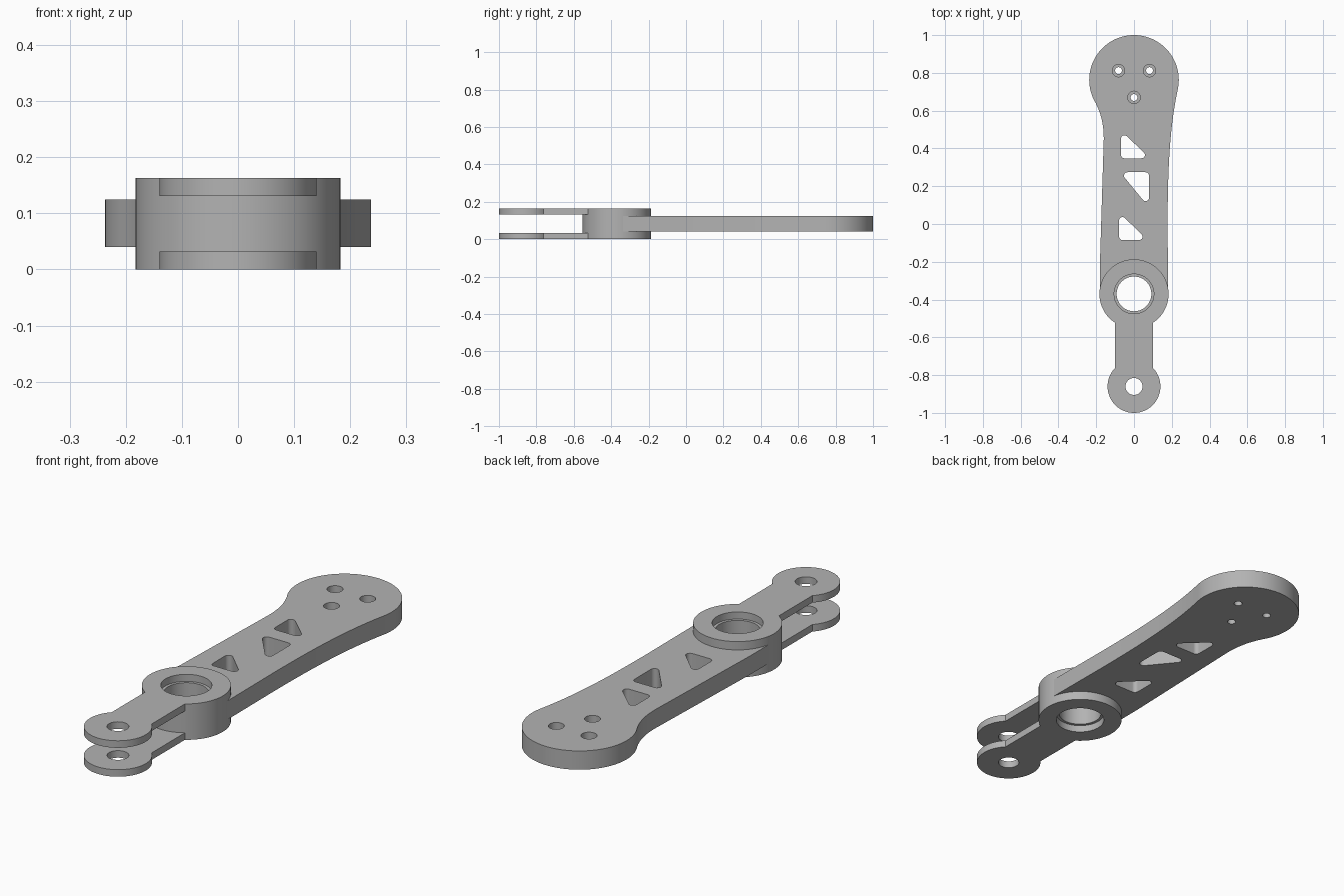
import bpy, bmesh, math
from mathutils import Vector
from mathutils.geometry import interpolate_bezier

if "Cube" in bpy.data.objects:
    bpy.data.objects.remove(bpy.data.objects["Cube"])

grey = bpy.data.materials.new("plain grey")
grey.use_nodes = True
grey.diffuse_color = (0.45, 0.45, 0.45, 1)
grey.node_tree.nodes["Principled BSDF"].inputs["Base Color"].default_value = (0.45, 0.45, 0.45, 1)


def arc(x, y, r, a0, a1, n):
    """Points along an arc, angles in degrees."""
    angles = [math.radians(a0 + (a1 - a0) * i / n) for i in range(n + 1)]
    return [(x + r * math.cos(a), y + r * math.sin(a)) for a in angles]


def circle(x, y, r, n=64):
    return arc(x, y, r, 0, 360, n)[:-1]


def curve(*pts):
    return [tuple(p[:2]) for p in interpolate_bezier(*[Vector((x, y, 0)) for x, y in pts], 16)]


def rounded(corners, r):
    """Counter-clockwise polygon grown by r with round corners."""
    out = []
    for i, (x, y) in enumerate(corners):
        px, py = corners[i - 1]
        nx, ny = corners[(i + 1) % len(corners)]
        a0 = math.degrees(math.atan2(y - py, x - px)) - 90
        a1 = math.degrees(math.atan2(ny - y, nx - x)) - 90
        out += arc(x, y, r, a0, a0 + (a1 - a0) % 360, 8)
    return out


def prism(name, outline, z0, z1):
    """Extrude a counter-clockwise outline from z0 to z1."""
    bm = bmesh.new()
    low = [bm.verts.new((x, y, z0)) for x, y in outline]
    high = [bm.verts.new((x, y, z1)) for x, y in outline]
    bm.faces.new(low[::-1])
    bm.faces.new(high)
    for i in range(len(low)):
        bm.faces.new((low[i - 1], low[i], high[i], high[i - 1]))
    mesh = bpy.data.meshes.new(name)
    bm.to_mesh(mesh)
    bm.free()
    mesh.materials.append(grey)
    obj = bpy.data.objects.new(name, mesh)
    bpy.context.collection.objects.link(obj)
    return obj


def combine(target, outline, z0, z1, operation='DIFFERENCE'):
    """Cut or join a prism into the target."""
    tool = prism("tool", outline, z0, z1)
    tool.hide_render = True
    mod = target.modifiers.new("combine", 'BOOLEAN')
    mod.operation, mod.solver, mod.object = operation, 'EXACT', tool
    bpy.context.view_layer.objects.active = target
    bpy.ops.object.modifier_apply(modifier=mod.name)
    bpy.data.objects.remove(tool)


HUB_Y, TIP_Y, HEAD_Y = -0.37, -0.86, 0.763
HEIGHT, PLATE = 0.163, 0.032
ARM_LOW, ARM_HIGH = 0.04, 0.125

# Arm: round head, flowing sides, end buried in the hub
outline = arc(0, HEAD_Y, 0.237, -12, 208, 80)
outline += curve((-0.209, 0.652), (-0.175, 0.588), (-0.16, 0.53), (-0.16, 0.45))[1:]
outline += [(-0.18, -0.2), (-0.18, HUB_Y), (0.18, HUB_Y)]
outline += curve((0.178, 0), (0.178, 0.3), (0.19, 0.52), (0.232, 0.714))[:-1]
arm = prism("arm", outline, ARM_LOW, ARM_HIGH)
combine(arm, circle(0, HUB_Y, 0.14), 0, HEIGHT)

# Counterbored screw holes in the head
for x, y in [(-0.082, 0.812), (0.082, 0.812), (0, 0.67)]:
    combine(arm, circle(x, y, 0.018, 32), 0, HEIGHT)
    combine(arm, circle(x, y, 0.033, 32), 0.08, HEIGHT)

# Rounded triangular windows
R = 0.018
for corners in [
    [(-0.051, 0.366), (0.04, 0.366), (-0.051, 0.452)],
    [(0.061, 0.139), (0.061, 0.256), (-0.035, 0.256)],
    [(-0.061, -0.067), (0.027, -0.067), (-0.061, 0.019)],
]:
    combine(arm, rounded(corners, R), 0, HEIGHT)

# Hub with two clevis plates
fork = prism("hub_fork", circle(0, HUB_Y, 0.183, 96), 0, HEIGHT)
spread = math.degrees(math.acos(0.1 / 0.14))
lobe = arc(0, TIP_Y, 0.14, 180 - spread, 360 + spread, 64)
lobe += [(0.1, HUB_Y - 0.12), (-0.1, HUB_Y - 0.12)]
for z in (0, HEIGHT - PLATE):
    combine(fork, lobe, z, z + PLATE, 'UNION')

# Bearing bore with a seat on each face, and the pin hole
combine(fork, circle(0, HUB_Y, 0.092), -0.1, 0.3)
combine(fork, circle(0, HUB_Y, 0.105), HEIGHT - PLATE, 0.3)
combine(fork, circle(0, HUB_Y, 0.105), -0.1, PLATE)
combine(fork, circle(0, TIP_Y, 0.045, 48), -0.1, 0.3)

# Smooth curved walls, crisp edges
for obj in (arm, fork):
    bpy.ops.object.select_all(action='DESELECT')
    obj.select_set(True)
    bpy.context.view_layer.objects.active = obj
    bpy.ops.object.shade_smooth_by_angle(angle=math.radians(30))
